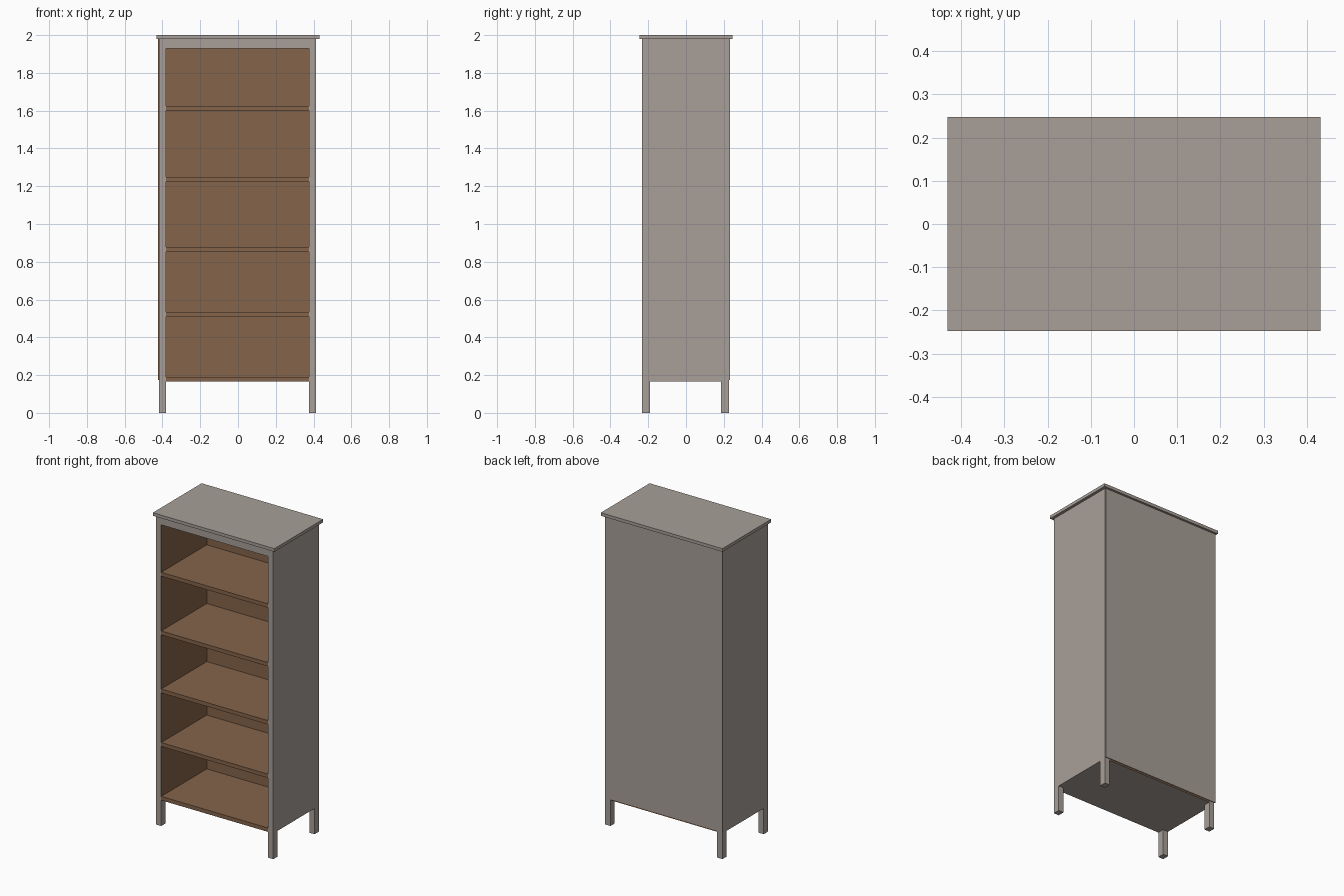
import bpy, bmesh
from mathutils import Vector

if "Cube" in bpy.data.objects:
    bpy.data.objects.remove(bpy.data.objects["Cube"])


def material(name, rgb):
    m = bpy.data.materials.new(name)
    m.diffuse_color = (*rgb, 1)
    m.use_nodes = True
    m.node_tree.nodes["Principled BSDF"].inputs["Base Color"].default_value = m.diffuse_color
    return m


GREY = material("warm grey paint", (0.392, 0.347, 0.314))
BROWN = material("brown wood", (0.235, 0.127, 0.069))


def box(name, x, y, z, mat, accent=None, direction=None):
    """Box from ranges; faces pointing along direction get the accent colour."""
    bm = bmesh.new()
    bmesh.ops.create_cube(bm, size=1)
    for v in bm.verts:
        v.co = Vector([(r[0] + r[1]) / 2 + c * (r[1] - r[0])
                       for r, c in zip((x, y, z), v.co)])
    bm.normal_update()
    if accent:
        for f in bm.faces:
            if f.normal.dot(Vector(direction)) > 0.9:
                f.material_index = 1
    me = bpy.data.meshes.new(name)
    bm.to_mesh(me)
    bm.free()
    me.materials.append(mat)
    if accent:
        me.materials.append(accent)
    ob = bpy.data.objects.new(name, me)
    bpy.context.collection.objects.link(ob)
    return ob


XL, XR = -0.418, 0.413          # outer sides
IL, IR = -0.381, 0.376          # inner sides
YF, YB = -0.233, 0.228          # carcass front and back
Z0, Z1 = 0.165, 1.98            # carcass bottom and top

# overhanging top board
box("top_board", (-0.431, 0.431), (-0.247, 0.247), (Z1, 2.0), GREY)

# side walls, brown on the inside
box("left_side", (XL, IL), (YF, YB), (Z0, Z1), GREY, BROWN, (1, 0, 0))
box("right_side", (IR, XR), (YF, YB), (Z0, Z1), GREY, BROWN, (-1, 0, 0))

# top rail with brown ceiling
box("top_rail", (IL, IR), (YF, YB), (1.93, Z1), GREY, BROWN, (0, 0, -1))

# thin back panel, brown on the inside
box("back_panel", (-0.423, 0.409), (YB, 0.233), (0.175, Z1), GREY, BROWN, (0, -1, 0))

# bottom board with grey underside, then the shelves
box("bottom_board", (IL, IR), (YF, YB), (Z0, 0.19), BROWN, GREY, (0, 0, -1))
for i, z in enumerate((0.51, 0.853, 1.225, 1.601)):
    box(f"shelf_{i + 1}", (IL, IR), (YF, YB), (z, z + 0.025), BROWN)

# four square legs
for side, x in (("left", (XL, IL)), ("right", (IR, XR))):
    for end, y in (("front", (YF, -0.19)), ("back", (0.185, YB))):
        box(f"{end}_{side}_leg", x, y, (0, Z0), GREY)
